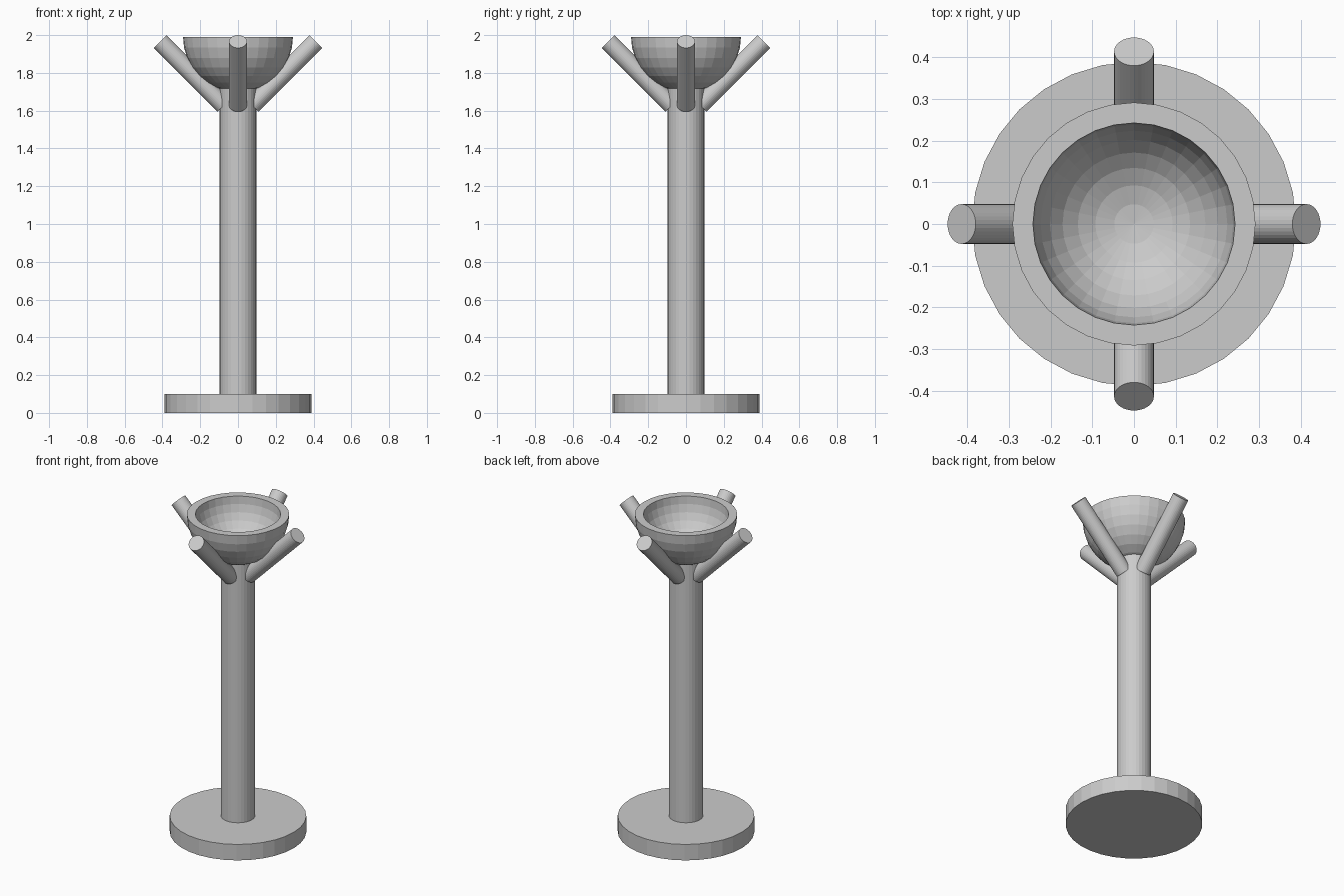
import bpy, bmesh
from math import sin, cos, pi
from mathutils import Vector

if "Cube" in bpy.data.objects:
    bpy.data.objects.remove(bpy.data.objects["Cube"])

SIDES = 32


def rod(name, start, end, radius):
    """Closed flat-faced cylinder between two points."""
    a, b = Vector(start), Vector(end)
    axis = b - a
    bpy.ops.mesh.primitive_cylinder_add(vertices=SIDES, radius=radius, depth=axis.length,
                                        location=(a + b) / 2)
    ob = bpy.context.object
    ob.rotation_euler = axis.to_track_quat('Z', 'Y').to_euler()
    ob.name = name
    return ob


def bowl(name, z, outer, inner, rings=8):
    """Thick hemispherical bowl: a half profile spun around z."""
    def arc(r, steps):
        return [(r * sin(i * pi / 2 / rings), 0, z - r * cos(i * pi / 2 / rings)) for i in steps]
    profile = arc(outer, range(rings + 1)) + arc(inner, range(rings, -1, -1))
    bm = bmesh.new()
    verts = [bm.verts.new(p) for p in profile]
    edges = [bm.edges.new(pair) for pair in zip(verts, verts[1:])]
    bmesh.ops.spin(bm, geom=verts + edges, cent=(0, 0, 0), axis=(0, 0, 1),
                   angle=2 * pi, steps=SIDES)
    bmesh.ops.remove_doubles(bm, verts=bm.verts, dist=1e-4)
    bmesh.ops.recalc_face_normals(bm, faces=bm.faces)
    mesh = bpy.data.meshes.new(name)
    bm.to_mesh(mesh)
    bm.free()
    ob = bpy.data.objects.new(name, mesh)
    bpy.context.collection.objects.link(ob)
    return ob


# Round foot and column
rod("base", (0, 0, 0), (0, 0, 0.1), 0.388)
rod("column", (0, 0, 0.1), (0, 0, 1.725), 0.097)

# Open bowl on top
bowl("bowl", 1.99, 0.291, 0.242)

# Four arms slanting outwards at 45 degrees
for i, side in enumerate(("right", "back", "left", "front")):
    dx, dy = ((1, 0), (0, 1), (-1, 0), (0, -1))[i]
    rod(side + "_arm", (dx * 0.075, dy * 0.075, 1.628), (dx * 0.413, dy * 0.413, 1.966), 0.0477)
